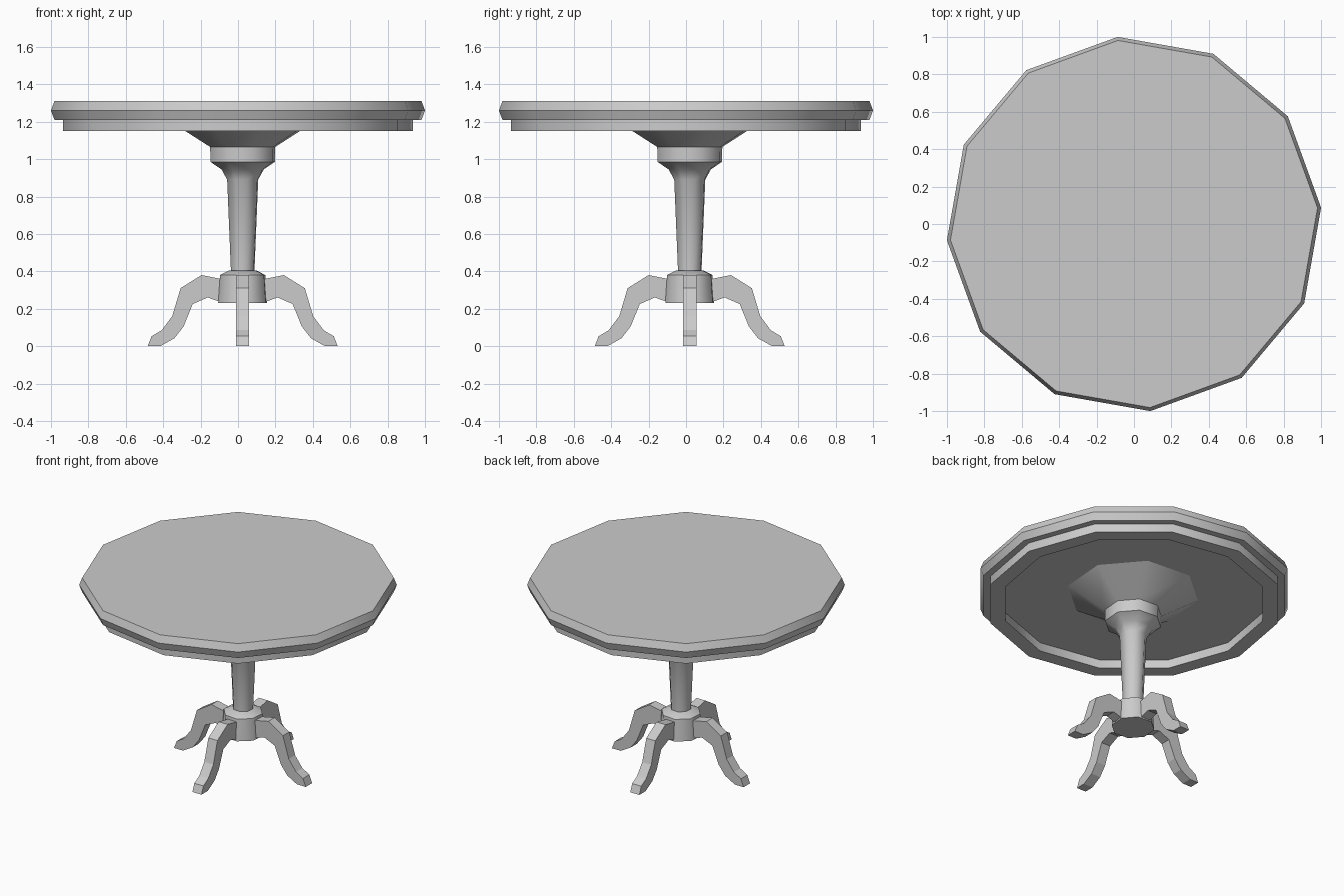
import bpy, bmesh, math
from math import cos, sin, radians

if "Cube" in bpy.data.objects:
    bpy.data.objects.remove(bpy.data.objects["Cube"])

CX, CY = 0.025, 0.02      # the pedestal sits slightly off the tabletop centre


def finish(name, bm, smooth=None):
    bmesh.ops.recalc_face_normals(bm, faces=bm.faces)
    mesh = bpy.data.meshes.new(name)
    bm.to_mesh(mesh)
    bm.free()
    obj = bpy.data.objects.new(name, mesh)
    bpy.context.collection.objects.link(obj)
    if smooth:
        bpy.ops.object.select_all(action='DESELECT')
        obj.select_set(True)
        bpy.context.view_layer.objects.active = obj
        bpy.ops.object.shade_smooth_by_angle(angle=radians(smooth))
    return obj


def lathe(name, profile, sides, turn, centre=(0, 0), caps=True, smooth=40):
    """Turn (radius, z) points into a solid with a few sides."""
    bm = bmesh.new()
    rings = []
    for r, z in profile:
        angles = [radians(turn) + 2 * math.pi * i / sides for i in range(sides)]
        rings.append([bm.verts.new((centre[0] + r * cos(a), centre[1] + r * sin(a), z))
                      for a in angles])
    for a, b in zip(rings, rings[1:]):
        for i in range(sides):
            j = (i + 1) % sides
            bm.faces.new((a[i], a[j], b[j], b[i]))
    if caps:
        bm.faces.new(rings[0])
        bm.faces.new(rings[-1])
    return finish(name, bm, smooth)


def leg(name, profile, thickness, turn):
    """Extrude a side outline and point it outwards at the given angle."""
    bm = bmesh.new()
    c, s = cos(radians(turn)), sin(radians(turn))
    sides = [[bm.verts.new((CX + r * c - t * s, CY + r * s + t * c, z)) for r, z in profile]
             for t in (-thickness / 2, thickness / 2)]
    bm.faces.new(sides[0])
    bm.faces.new(sides[1])
    for i in range(len(profile)):
        j = (i + 1) % len(profile)
        bm.faces.new((sides[0][i], sides[0][j], sides[1][j], sides[1][i]))
    return finish(name, bm)


# Twelve-sided top and the hollow apron ring below it
lathe("tabletop", [(0.985, 1.21), (1.004, 1.26), (0.985, 1.31)], 12, 5)
lathe("apron", [(0.94, 1.21), (0.94, 1.15), (0.84, 1.15), (0.84, 1.21)], 12, 5, caps=False)

# Eight-sided pedestal: base block, tapered column, collar, flare under the top
k = 1 / cos(radians(18))
column = [(0.131, 0.23), (0.121, 0.38), (0.072, 0.405), (0.063, 0.405), (0.083, 0.89),
          (0.113, 0.945), (0.172, 0.985), (0.174, 1.065), (0.40, 1.21)]
lathe("pedestal", [(r * k, z) for r, z in column], 8, 18, (CX, CY), smooth=50)

# Four curved legs
outline = [(0.09, 0.355), (0.12, 0.36), (0.22, 0.38), (0.332, 0.31), (0.377, 0.16),
           (0.433, 0.085), (0.487, 0.053), (0.508, 0.0), (0.44, 0.0), (0.365, 0.042),
           (0.316, 0.105), (0.267, 0.225), (0.187, 0.26), (0.13, 0.24), (0.09, 0.235)]
for i, side in enumerate(("right", "back", "left", "front")):
    leg(side + "_leg", outline, 0.07, 90 * i)
